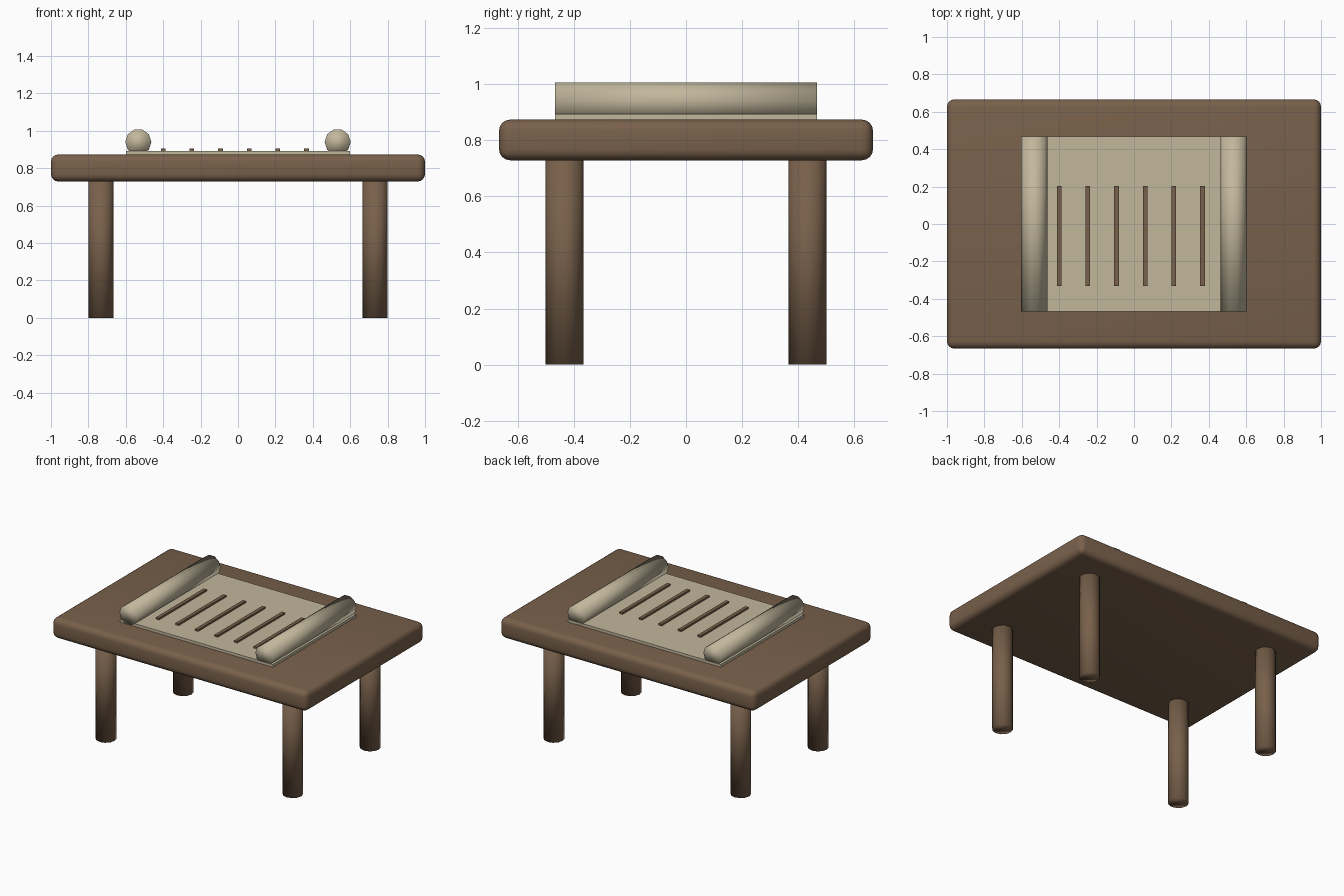
import bpy
import math

cube = bpy.data.objects.get("Cube")
if cube:
    bpy.data.objects.remove(cube, do_unlink=True)


def material(name, colour):
    m = bpy.data.materials.new(name)
    m.use_nodes = True
    m.diffuse_color = (*colour, 1)
    m.node_tree.nodes["Principled BSDF"].inputs["Base Color"].default_value = (*colour, 1)
    return m


wood = material("brown wood", (0.19, 0.118, 0.07))
paper = material("tan paper", (0.54, 0.475, 0.335))


def box(name, size, centre, mat, bevel=0):
    bpy.ops.mesh.primitive_cube_add(size=1, location=centre)
    ob = bpy.context.object
    ob.name = name
    ob.scale = size
    bpy.ops.object.transform_apply(location=False, rotation=False, scale=True)
    ob.data.materials.append(mat)
    if bevel:
        mod = ob.modifiers.new("Rounded edges", "BEVEL")
        mod.width = bevel
        mod.segments = 4
        bpy.ops.object.modifier_apply(modifier=mod.name)
        bpy.ops.object.shade_smooth_by_angle(angle=math.radians(40))
    return ob


def rod(name, sides, radius, length, centre, mat, rotation=(0, 0, 0)):
    bpy.ops.mesh.primitive_cylinder_add(vertices=sides, radius=radius, depth=length,
                                        location=centre, rotation=rotation)
    ob = bpy.context.object
    ob.name = name
    ob.data.materials.append(mat)
    bpy.ops.object.shade_smooth()
    return ob


# Table top and legs
box("table_top", (2, 1.333, 0.145), (0, 0, 0.801), wood, 0.04)
for side, x in (("left", 0.733), ("right", -0.733)):
    for end, y in (("front", -0.433), ("back", 0.433)):
        rod(f"{end}_{side}_leg", 12, 0.067, 0.76, (x, y, 0.38), wood)

# Open scroll: flat sheet with a rolled end on each side
box("scroll_sheet", (1.2, 0.933, 0.02), (0, 0, 0.883), paper)
for side, x in (("left", 0.533), ("right", -0.533)):
    rod(f"{side}_scroll_roll", 10, 0.07, 0.933, (x, 0, 0.94), paper,
        (math.pi / 2, math.pi / 10, 0))

# Columns of ink strokes
for i in range(6):
    box(f"ink_stroke_{i + 1}", (0.025, 0.535, 0.016),
        (-0.4 + i * 0.1533, -0.063, 0.897), wood)
